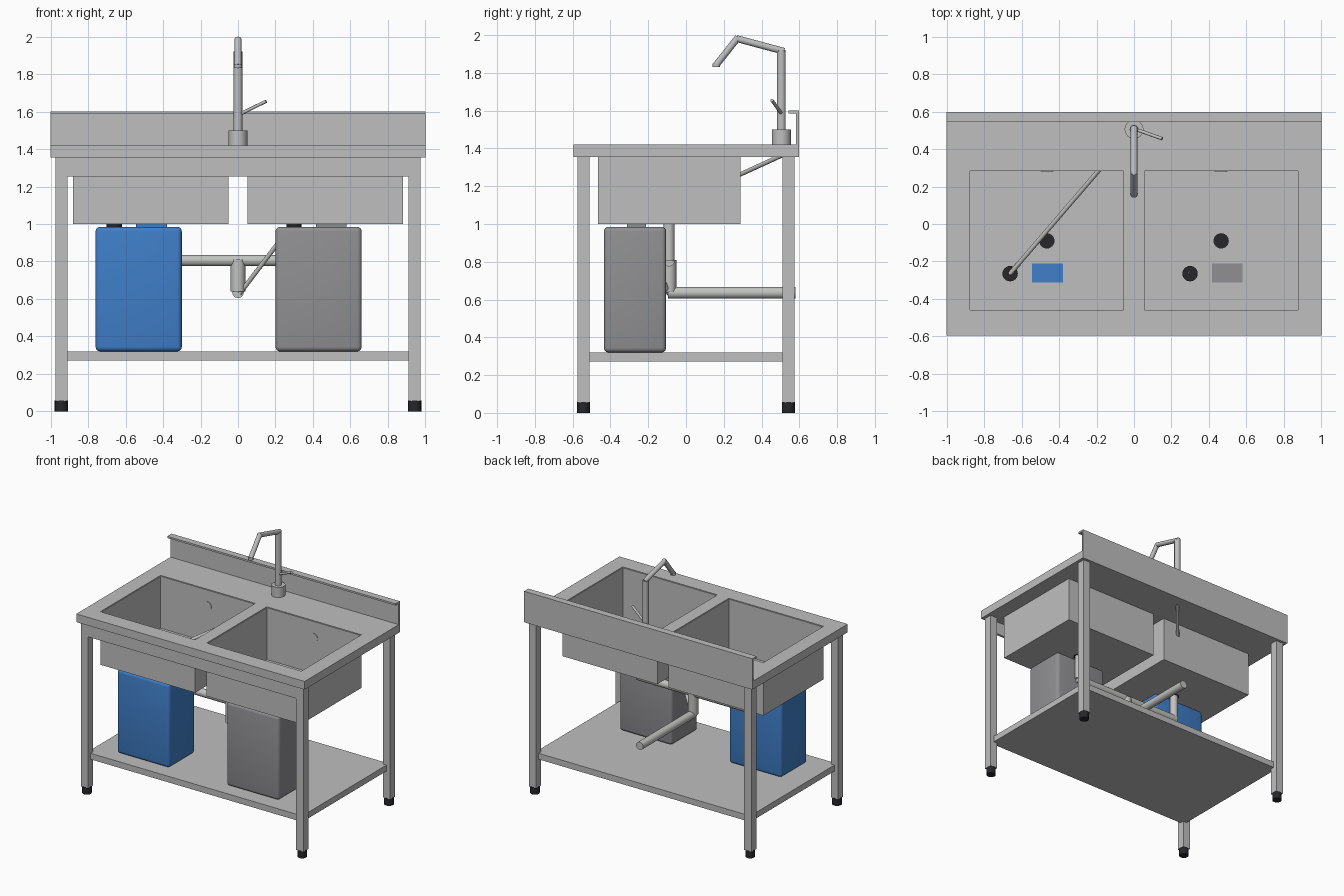
import bpy, bmesh, math
from mathutils import Vector

if "Cube" in bpy.data.objects:
    bpy.data.objects.remove(bpy.data.objects["Cube"])


def material(name, rgb):
    m = bpy.data.materials.new(name)
    m.diffuse_color = (*rgb, 1)
    m.use_nodes = True
    m.node_tree.nodes["Principled BSDF"].inputs["Base Color"].default_value = m.diffuse_color
    return m


STEEL = material("steel", (0.52, 0.52, 0.52))
PIPE = material("pipe_metal", (0.54, 0.55, 0.53))
BLUE = material("blue_plastic", (0.05, 0.21, 0.58))
GREY = material("grey_plastic", (0.28, 0.28, 0.295))
BLACK = material("black_rubber", (0.02, 0.02, 0.024))


def finish(name, bm, mat, smooth=False):
    bmesh.ops.recalc_face_normals(bm, faces=bm.faces)
    me = bpy.data.meshes.new(name)
    bm.to_mesh(me)
    bm.free()
    me.materials.append(mat)
    if smooth:
        for p in me.polygons:
            p.use_smooth = True
        me.set_sharp_from_angle(angle=math.radians(40))
    ob = bpy.data.objects.new(name, me)
    bpy.context.collection.objects.link(ob)
    return ob


def box_mesh(x, y, z):
    bm = bmesh.new()
    bmesh.ops.create_cube(bm, size=1)
    for v in bm.verts:
        v.co = Vector([(r[0] + r[1]) / 2 + c * (r[1] - r[0])
                       for r, c in zip((x, y, z), v.co)])
    return bm


def box(name, x, y, z, mat, bevel=0):
    bm = box_mesh(x, y, z)
    if bevel:
        bmesh.ops.bevel(bm, geom=bm.edges[:], offset=bevel, segments=4,
                        profile=0.5, affect='EDGES')
    return finish(name, bm, mat, bevel > 0)


def tube(name, a, b, r, mat, sides=24):
    a, b = Vector(a), Vector(b)
    bm = bmesh.new()
    bmesh.ops.create_cone(bm, cap_ends=True, segments=sides, radius1=r,
                          radius2=r, depth=(b - a).length)
    rot = (b - a).to_track_quat('Z', 'Y')
    for v in bm.verts:
        v.co = rot @ v.co + (a + b) / 2
    return finish(name, bm, mat, True)


BASIN_Y = (-0.465, 0.288)

# Worktop slab with two basin openings
xs = (-1, -0.88, -0.05, 0.05, 0.88, 1)
ys = (-0.595, *BASIN_Y, 0.597)
bm = bmesh.new()
grid = [[bm.verts.new((x, y, 1.355)) for y in ys] for x in xs]
for i in range(5):
    for j in range(3):
        if not (j == 1 and i in (1, 3)):
            bm.faces.new((grid[i][j], grid[i + 1][j],
                          grid[i + 1][j + 1], grid[i][j + 1]))
lift = bmesh.ops.extrude_face_region(bm, geom=bm.faces[:], use_keep_orig=True)
for v in lift["geom"]:
    if isinstance(v, bmesh.types.BMVert):
        v.co.z = 1.42
finish("worktop", bm, STEEL)

# Backsplash with a forward lip
box("backsplash", (-1, 1), (0.583, 0.597), (1.42, 1.6), STEEL)
box("backsplash_lip", (-1, 1), (0.543, 0.583), (1.586, 1.6), STEEL)

# Basins with overflow plates, drains and drain pipes
for side, s in (("left", -1), ("right", 1)):
    bm = box_mesh(sorted((s * 0.05, s * 0.88)), BASIN_Y, (1.0, 1.416))
    top = max(bm.faces, key=lambda f: f.calc_center_median().z)
    bmesh.ops.delete(bm, geom=[top], context='FACES_ONLY')
    basin = finish(side + "_basin", bm, STEEL)
    shell = basin.modifiers.new("wall", 'SOLIDIFY')
    shell.thickness = 0.005
    shell.offset = -1
    shell.use_even_offset = True
    x = s * 0.465
    tube(side + "_overflow", (x, 0.279, 1.29), (x, 0.285, 1.29), 0.035, STEEL)
    tube(side + "_drain", (x, -0.09, 0.999), (x, -0.09, 1.011), 0.041, BLACK)
    tube(side + "_drain_pipe", (x, -0.09, 0.805), (x, -0.09, 1.0), 0.03, PIPE)

# Waste plumbing
tube("cross_pipe", (-0.48, -0.09, 0.805), (0.48, -0.09, 0.805), 0.03, PIPE)
tube("waste_trap", (0, -0.09, 0.64), (0, -0.09, 0.81), 0.039, PIPE)
tube("waste_outlet", (0, -0.095, 0.636), (0, 0.58, 0.636), 0.031, PIPE)

# Legs and feet
for fb, sy in (("front", -1), ("back", 1)):
    for lr, sx in (("left", -1), ("right", 1)):
        x, y = sx * 0.943, sy * 0.543
        box(f"{fb}_{lr}_leg", (x - 0.032, x + 0.032), (y - 0.032, y + 0.032),
            (0.055, 1.355), STEEL)
        tube(f"{fb}_{lr}_foot", (x, y, 0), (x, y, 0.058), 0.035, BLACK, 16)

# Front apron and lower shelf
box("front_apron", (-0.911, 0.911), (-0.573, -0.555), (1.253, 1.355), STEEL)
box("shelf", (-0.943, 0.943), (-0.543, 0.543), (0.272, 0.32), STEEL)

# Canisters with grip and cap
for name, cx, mat in (("blue", -0.53, BLUE), ("grey", 0.43, GREY)):
    box(name + "_canister", (cx - 0.23, cx + 0.23), (-0.435, -0.105),
        (0.32, 0.985), mat, 0.025)
    box(name + "_canister_grip", (cx - 0.015, cx + 0.15), (-0.312, -0.212),
        (0.975, 1.012), mat)
    tube(name + "_canister_cap", (cx - 0.131, -0.265, 0.975),
         (cx - 0.131, -0.265, 1.014), 0.041, BLACK)

# Hoses from the caps
tube("supply_hose", (-0.661, -0.265, 1.01), (0, 0.505, 1.362), 0.012, PIPE, 12)
tube("waste_hose", (0.299, -0.265, 1.01), (0.01, -0.09, 0.63), 0.012, PIPE, 12)

# Faucet
Y = 0.505
tube("faucet_base", (0, Y, 1.42), (0, Y, 1.5), 0.05, STEEL, 32)
tube("faucet_column", (0, Y, 1.5), (0, Y, 1.92), 0.023, STEEL)
tube("faucet_arm", (0, Y + 0.015, 1.914), (0, 0.266, 1.982), 0.018, STEEL)
tube("faucet_spout", (0, 0.276, 1.988), (0, 0.16, 1.842), 0.018, STEEL)
tube("faucet_nozzle", (0, 0.16, 1.832), (0, 0.16, 1.85), 0.021, STEEL)
tube("faucet_lever", (0.01, Y, 1.586), (0.15, 0.455, 1.655), 0.009, STEEL, 12)
